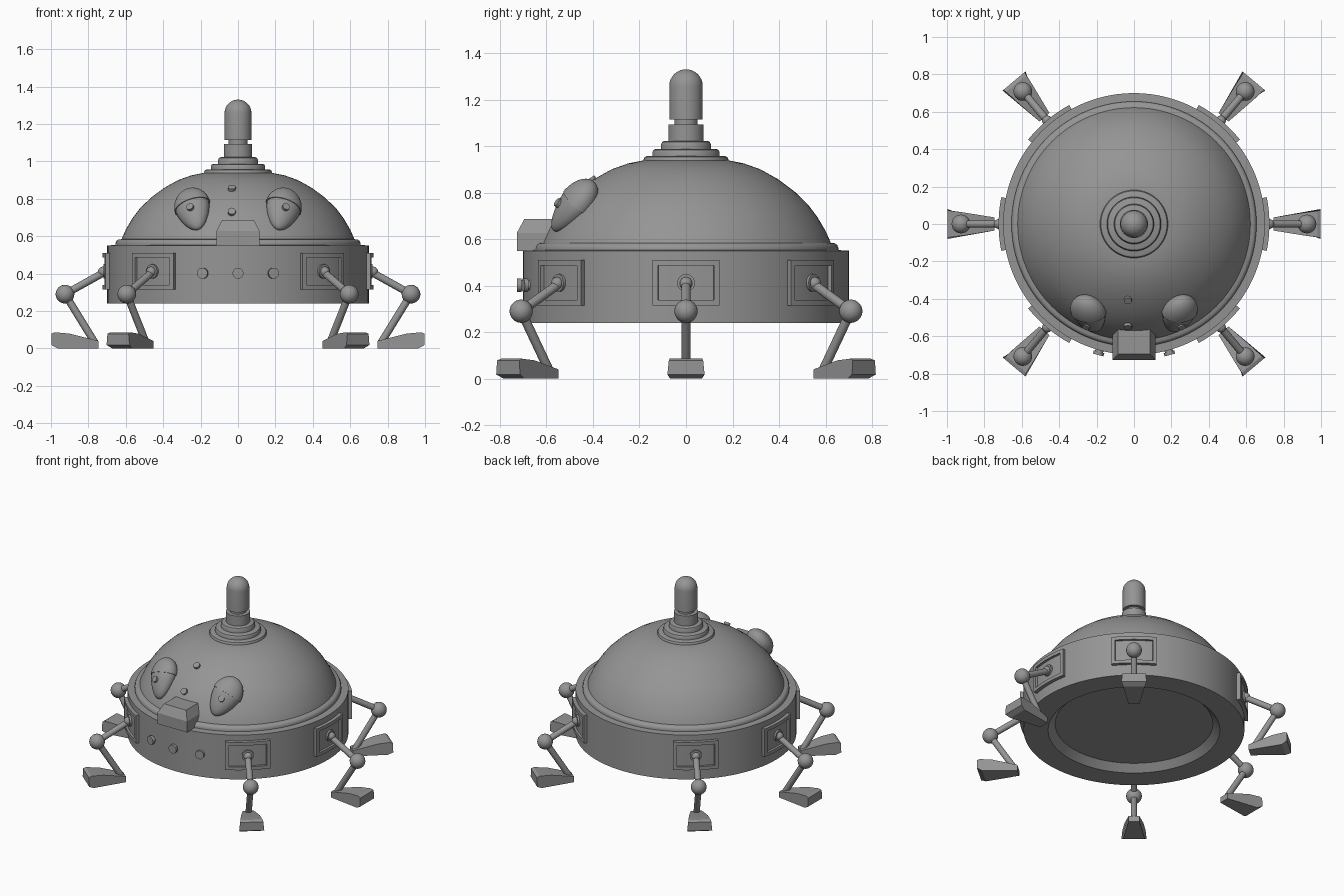
import bpy, bmesh, math
from mathutils import Vector, Matrix

if "Cube" in bpy.data.objects:
    bpy.data.objects.remove(bpy.data.objects["Cube"])

grey = bpy.data.materials.new("grey")
grey.diffuse_color = (0.3, 0.3, 0.3, 1)
grey.use_nodes = True
grey.node_tree.nodes["Principled BSDF"].inputs["Base Color"].default_value = grey.diffuse_color


def finish(name, bm, matrix=None, smooth=35):
    """Turn a bmesh into a named, shaded object."""
    bmesh.ops.recalc_face_normals(bm, faces=bm.faces[:])
    mesh = bpy.data.meshes.new(name)
    bm.to_mesh(mesh)
    bm.free()
    mesh.materials.append(grey)
    obj = bpy.data.objects.new(name, mesh)
    bpy.context.collection.objects.link(obj)
    if matrix is not None:
        mesh.transform(matrix)
    if smooth:
        bpy.ops.object.select_all(action='DESELECT')
        obj.select_set(True)
        bpy.context.view_layer.objects.active = obj
        bpy.ops.object.shade_smooth_by_angle(angle=math.radians(smooth))
    return obj


def lathe(name, profile, steps=96, matrix=None):
    """Spin (radius, height) points about z."""
    bm = bmesh.new()
    verts = [bm.verts.new((r, 0, z)) for r, z in profile]
    edges = [bm.edges.new(p) for p in zip(verts, verts[1:])]
    bmesh.ops.spin(bm, geom=verts + edges, cent=(0, 0, 0), axis=(0, 0, 1),
                   angle=math.tau, steps=steps)
    bmesh.ops.remove_doubles(bm, verts=bm.verts[:], dist=1e-5)
    return finish(name, bm, matrix)


def rod(name, a, b, radius, matrix, steps=20):
    a, b = Vector(a), Vector(b)
    turn = (b - a).to_track_quat('Z', 'Y').to_matrix().to_4x4()
    length = (b - a).length
    return lathe(name, [(0, 0), (radius, 0), (radius, length), (0, length)], steps,
                 matrix @ Matrix.Translation(a) @ turn)


def ball(name, centre, radius, matrix):
    bm = bmesh.new()
    bmesh.ops.create_uvsphere(bm, u_segments=24, v_segments=16, radius=radius)
    return finish(name, bm, matrix @ Matrix.Translation(centre))


def curved_block(name, r0, r1, half_arc, z0, z1, matrix, centre=0.0, n=8):
    """Block that follows the round body, centred on the local x axis."""
    bm = bmesh.new()
    rows = []
    for i in range(n + 1):
        a = centre + half_arc * (2 * i / n - 1)
        rows.append([bm.verts.new((r * math.cos(a), r * math.sin(a), z))
                     for r, z in ((r0, z0), (r1, z0), (r1, z1), (r0, z1))])
    for p, q in zip(rows, rows[1:]):
        for k in range(4):
            bm.faces.new((p[k], p[(k + 1) % 4], q[(k + 1) % 4], q[k]))
    bm.faces.new(rows[0])
    bm.faces.new(rows[-1])
    return finish(name, bm, matrix)


def turn_z(degrees):
    return Matrix.Rotation(math.radians(degrees), 4, 'Z')


def dome_cap(radius, base, height, n=8):
    return [(radius * math.cos(t), base + height * math.sin(t))
            for t in (math.pi / 2 * i / n for i in range(n + 1))]


# Body band with a recessed underside
lathe("body_band", [(0, .285), (.50, .285), (.545, .24), (.70, .24), (.70, .55),
                    (.62, .555)])
# Rounded rim under the dome
lathe("dome_rim", [(.655, .545), (.655, .562), (.65, .575), (.64, .582), (.61, .585)])
# Dome shell
lathe("dome", [(.63, .56), (.62, .59), (.60, .635), (.565, .695), (.525, .748), (.465, .806),
               (.395, .858), (.32, .90), (.25, .925), (.185, .938), (0, .945)])
# Stepped rings on top of the dome
for i, (r, z0, z1) in enumerate([(.182, .93, .957), (.145, .95, .987), (.107, .98, 1.022)]):
    lathe(f"top_ring_{i + 1}", [(r, z0), (r, z1 - .014), (r - .005, z1 - .004),
                                (r - .014, z1), (0, z1)], 64)
# Beacon
lathe("beacon_socket", [(.076, 1.01), (.076, 1.092), (0, 1.092)], 48)
lathe("beacon_neck", [(.05, 1.08), (.05, 1.125)], 48)
lathe("beacon", [(0, 1.115), (.072, 1.115)] + dome_cap(.072, 1.258, .072), 48)

# Six legs with mounting panels
foot_side = [(.745, .0, .035), (.745, .04, .035), (.90, .079, .06), (.98, .086, .07),
             (.998, .078, .074), (.998, .018, .08), (.965, .0, .068)]
for n, angle in enumerate((0, 50, 130, 180, 230, 310)):
    m = turn_z(angle)
    tag = f"_{n + 1}"
    # Panel plate, frame and inner step
    curved_block("panel_plate" + tag, .66, .708, .19, .325, .50, m)
    for z0, z1 in ((.315, .338), (.487, .51)):
        curved_block("panel_rail" + tag, .66, .724, .20, z0, z1, m)
    for s in (-1, 1):
        curved_block("panel_post" + tag, .66, .724, .016, .315, .51, m, s * .184, 2)
    # Shoulder, arm, knee, shin
    rod("shoulder" + tag, (.68, 0, .412), (.72, 0, .412), .038, m)
    ball("shoulder_joint" + tag, (.722, 0, .410), .027, m)
    rod("upper_leg" + tag, (.70, 0, .415), (.925, 0, .29), .02, m)
    ball("knee" + tag, (.925, 0, .29), .05, m)
    rod("lower_leg" + tag, (.925, 0, .29), (.765, 0, .03), .02, m)
    # Flared foot
    bm = bmesh.new()
    sides = [[bm.verts.new((x, s * w, z)) for x, z, w in foot_side] for s in (-1, 1)]
    bm.faces.new(sides[0])
    bm.faces.new(sides[1])
    k = len(foot_side)
    for i in range(k):
        j = (i + 1) % k
        bm.faces.new((sides[0][i], sides[0][j], sides[1][j], sides[1][i]))
    finish("foot" + tag, bm, m, 20)

# Eyes: flattened egg plus a slightly larger upper lid
for s in (-1, 1):
    up = Vector((s * .05, .16, .19)).normalized()
    out = Vector((s * .34, -.64, .62))
    out = (out - up * out.dot(up)).normalized()
    side = up.cross(out)
    frame = Matrix((side, out, up)).transposed().to_4x4()
    frame = Matrix.Translation((s * .238, -.488, .735)) @ frame
    for name, grow, lid in (("eye", 1, False), ("eyelid", 1.06, True)):
        bm = bmesh.new()
        bmesh.ops.create_uvsphere(bm, u_segments=32, v_segments=24, radius=1)
        if lid:
            bmesh.ops.bisect_plane(bm, geom=bm.verts[:] + bm.edges[:] + bm.faces[:],
                                   plane_co=(0, 0, .02), plane_no=(0, 0, -1), clear_outer=True)
            bmesh.ops.holes_fill(bm, edges=[e for e in bm.edges if e.is_boundary])
        for v in bm.verts:
            taper = 1 + .22 * min(v.co.z, 0)
            drop = .155 if v.co.z < 0 else .115
            v.co = (v.co.x * .094 * taper * grow, v.co.y * .068 * taper * grow,
                    .025 + v.co.z * drop * grow)
        finish(name + ("_left" if s < 0 else "_right"), bm, frame)
    # Pupil stud
    rod("pupil", (0, .03, -.02), (0, .072, -.02), .02, frame)

# Two small studs on the dome
for y, z, tilt in ((-.405, .853, (0, -.55, .83)), (-.545, .728, (0, -.82, .57))):
    c, d = Vector((-.033, y, z)), Vector(tilt)
    rod("dome_stud", c - d * .03, c + d * .012, .021, Matrix())

# Snout block with chamfered top edges
bm = bmesh.new()
lower = [(-.115, -.727), (.115, -.727), (.115, -.48), (-.115, -.48)]
upper = [(-.085, -.695), (.085, -.695), (.085, -.48), (-.085, -.48)]
rings = [[bm.verts.new((x, y, z)) for x, y in ring]
         for ring, z in ((lower, .55), (lower, .627), (upper, .686))]
for p, q in zip(rings, rings[1:]):
    for i in range(4):
        j = (i + 1) % 4
        bm.faces.new((p[i], p[j], q[j], q[i]))
bm.faces.new(rings[0])
bm.faces.new(rings[-1])
finish("snout", bm, None, 0)

# Front buttons on the band
for angle in (-105.3, -90, -74.7):
    m = turn_z(angle)
    rod("button_base", (.68, 0, .402), (.712, 0, .402), .022, m)
    rod("button", (.708, 0, .402), (.726, 0, .402), .029, m)
